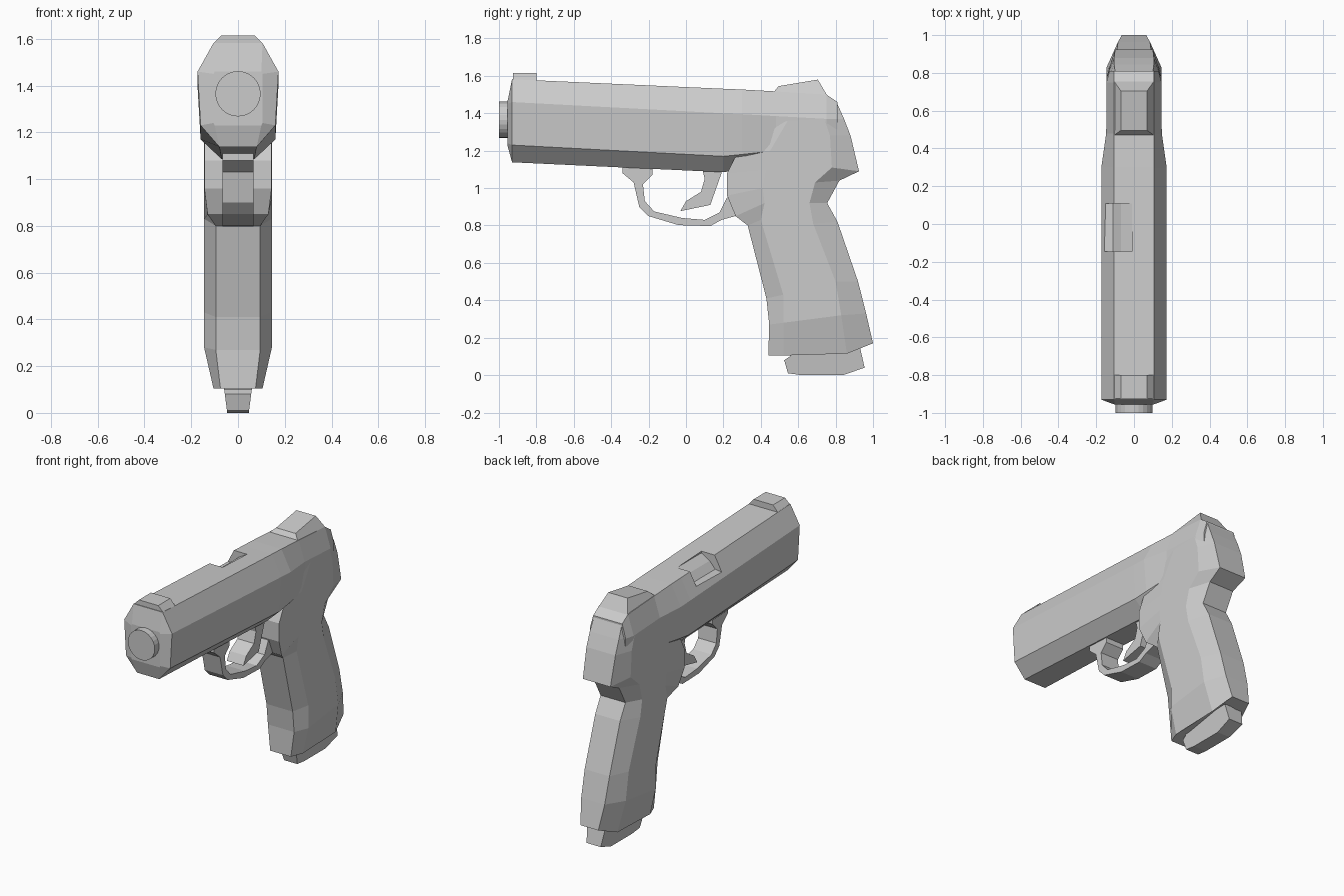
import bpy, bmesh

grey = bpy.data.materials.new("light grey")
grey.diffuse_color = (0.6, 0.6, 0.6, 1)


def finish(name, bm):
    bmesh.ops.recalc_face_normals(bm, faces=bm.faces[:])
    mesh = bpy.data.meshes.new(name)
    bm.to_mesh(mesh)
    bm.free()
    mesh.materials.append(grey)
    ob = bpy.data.objects.new(name, mesh)
    bpy.context.collection.objects.link(ob)
    return ob


def loft(name, rings):
    """Skin a list of equal-length point rings and close both ends."""
    bm = bmesh.new()
    rows = [[bm.verts.new(p) for p in ring] for ring in rings]
    n = len(rows[0])
    for a, b in zip(rows, rows[1:]):
        for i in range(n):
            j = (i + 1) % n
            bm.faces.new((a[i], a[j], b[j], b[i]))
    bm.faces.new(rows[0])
    bm.faces.new(rows[-1])
    return finish(name, bm)


def mirrored(points):
    """Half ring on +x, continued by its mirror image."""
    return points + [(-x, y, z) for x, y, z in reversed(points)]


def side_plate(name, outline, width):
    """Extrude a y-z outline across x; width(z) is the half width."""
    return loft(name, [[(s * width(z), y, z) for y, z in outline] for s in (-1, 1)])


# Slide: y, then (half width, z) for top, widest, lower and bottom edges
slide_rows = [
    (-0.955, (.10, 1.46), (.105, 1.45), (.105, 1.24), (.10, 1.23)),
    (-0.93, (.105, 1.582), (.173, 1.46), (.16, 1.23), (.08, 1.138)),
    (0.20, (.105, 1.531), (.173, 1.40), (.16, 1.17), (.07, 1.085)),
    (0.30, (.105, 1.527), (.173, 1.395), (.155, 1.18), (.07, 1.10)),
    (0.48, (.105, 1.517), (.147, 1.385), (.14, 1.20), (.07, 1.12)),
    (0.75, (.105, 1.50), (.146, 1.37), (.14, 1.20), (.07, 1.12)),
    (0.81, (.105, 1.46), (.13, 1.37), (.12, 1.20), (.07, 1.12)),
]
slide = loft("slide", [mirrored([(w, y, z) for w, z in row])
                       for y, *row in slide_rows])

# Ejection port cut into the left shoulder
port_profile = [(-.30, 1.43), (-.11, 1.455), (-.07, 1.50), (-.01, 1.535),
                (-.01, 1.70), (-.30, 1.70)]
cutter = loft("port_cutter", [[(x, y, z) for x, z in port_profile]
                              for y in (-.145, .108)])
cutter.hide_render = True
cutter.hide_viewport = True
cutter.display_type = 'WIRE'
cut = slide.modifiers.new("port", 'BOOLEAN')
cut.object = cutter
cut.operation = 'DIFFERENCE'
cut.solver = 'EXACT'

# Grip and rear frame: front, front side, rear side and rear as (y, z),
# then half widths at front, side and rear
grip_rows = [
    ((.44, .105), (.52, .105), (.86, .115), (1.0, .17), .075, .105, .065),
    ((.445, .27), (.52, .28), (.83, .32), (.963, .33), .095, .145, .085),
    ((.43, .41), (.52, .43), (.80, .50), (.92, .50), .095, .145, .09),
    ((.33, .80), (.40, .83), (.68, .81), (.81, .82), .095, .145, .09),
    ((.265, .85), (.42, .92), (.66, .92), (.755, .92), .13, .145, .09),
    ((.22, .96), (.41, 1.0), (.69, 1.03), (.82, 1.04), .144, .145, .09),
    ((.22, 1.08), (.43, 1.10), (.78, 1.11), (.925, 1.09), .144, .145, .10),
    ((.27, 1.18), (.45, 1.20), (.77, 1.28), (.88, 1.28), .144, .146, .105),
    ((.48, 1.37), (.55, 1.37), (.74, 1.37), (.845, 1.37), .13, .146, .105),
    ((.55, 1.46), (.60, 1.46), (.75, 1.46), (.805, 1.46), .09, .11, .10),
]
rings = []
for f, fs, rs, r, wf, ws, wr in grip_rows:
    rings.append(mirrored([(wf, *f), (ws, *fs), (ws, *rs), (wr, *r)]))
loft("grip_frame", rings)

# Front sight block
loft("front_sight", [mirrored([(.07, y, 1.615), (.105, y, 1.58 - .005 * i), (.10, y, 1.54)])
                     for i, y in enumerate((-.925, -.80))])

# Rear sight hump, wide at the base and narrow on top
loft("rear_sight", [
    mirrored([(.105, .47, 1.515), (.105, .755, 1.495)]),
    mirrored([(.07, .495, 1.545), (.07, .705, 1.58)]),
])

# Muzzle
bm = bmesh.new()
bmesh.ops.create_cone(bm, cap_ends=True, segments=24, radius1=.097, radius2=.097, depth=.08)
for v in bm.verts:
    x, y, z = v.co
    v.co = (x, z - .96, y + 1.365)
finish("muzzle", bm)

# Trigger guard
side_plate("trigger_guard", [
    (-.34, 1.14), (-.34, 1.08), (-.28, 1.03), (-.25, .90), (-.20, .85),
    (-.04, .802), (.13, .797), (.19, .83), (.28, .855), (.28, .96),
    (.22, .95), (.18, .87), (.10, .83), (-.02, .84), (-.17, .875),
    (-.22, .93), (-.23, 1.02), (-.18, 1.07), (-.18, 1.14)], lambda z: .066)

# Trigger
side_plate("trigger", [
    (.08, 1.13), (.10, 1.05), (.08, .98), (0, .93), (-.03, .877),
    (.13, .91), (.19, 1.08), (.19, 1.13)], lambda z: .06)

# Magazine base, tapering downwards
side_plate("magazine_base", [
    (.525, .08), (.545, .01), (.62, 0), (.84, 0), (.955, .04),
    (.93, .15), (.56, .13), (.555, .10)], lambda z: .046 + .13 * z)
